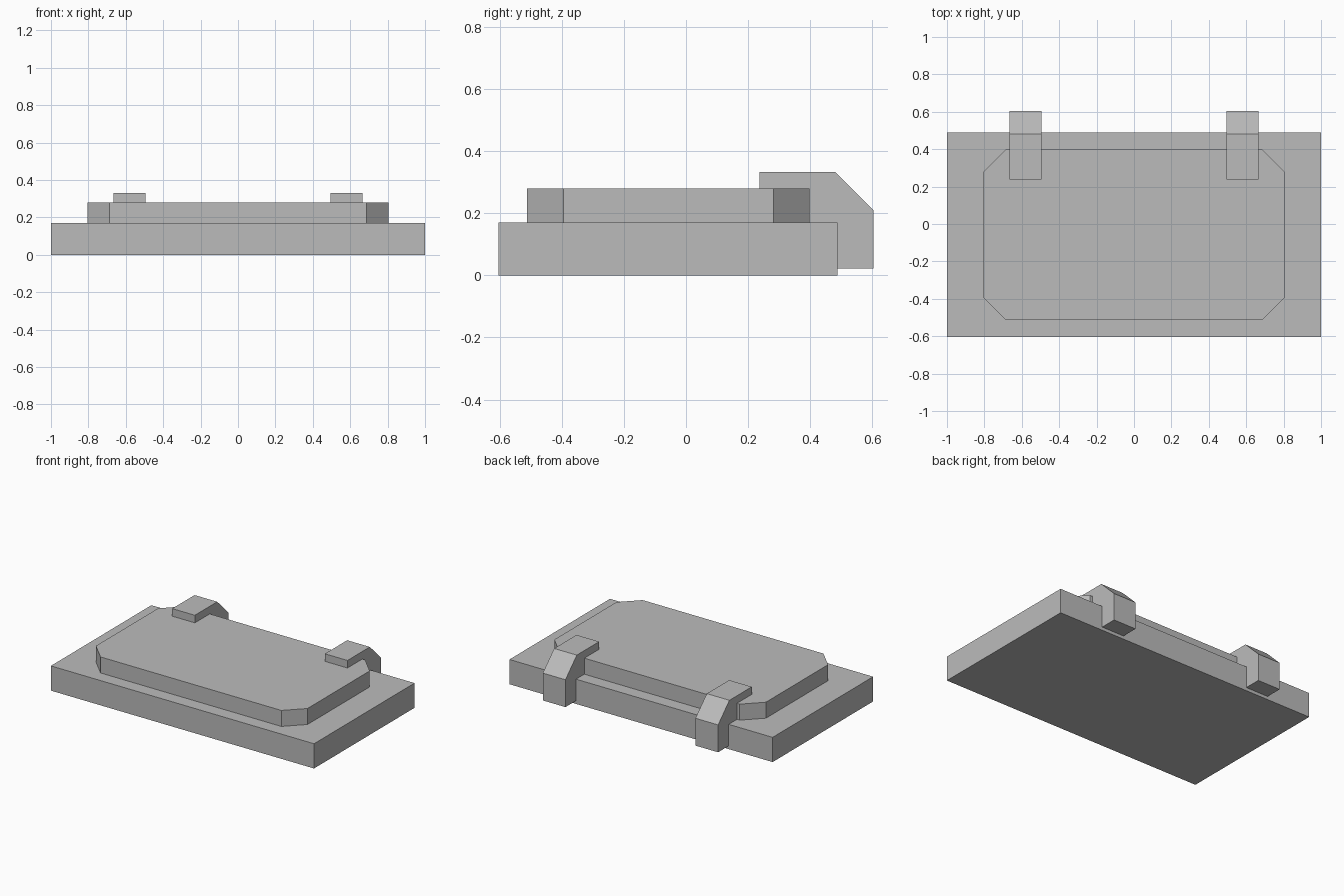
import bpy
import bmesh
from mathutils import Vector

if "Cube" in bpy.data.objects:
    bpy.data.objects.remove(bpy.data.objects["Cube"], do_unlink=True)

grey = bpy.data.materials.new("plain grey")
grey.use_nodes = True
colour = (0.5, 0.5, 0.5, 1)
grey.diffuse_color = colour
grey.node_tree.nodes["Principled BSDF"].inputs["Base Color"].default_value = colour


def extrude_profile(name, points, offset):
    """Extrude a closed flat outline along an offset."""
    bm = bmesh.new()
    face = bm.faces.new([bm.verts.new(p) for p in points])
    result = bmesh.ops.extrude_face_region(bm, geom=[face], use_keep_orig=True)
    moved = [v for v in result["geom"] if isinstance(v, bmesh.types.BMVert)]
    bmesh.ops.translate(bm, verts=moved, vec=Vector(offset))
    bmesh.ops.recalc_face_normals(bm, faces=bm.faces)
    mesh = bpy.data.meshes.new(name)
    bm.to_mesh(mesh)
    bm.free()
    mesh.materials.append(grey)
    obj = bpy.data.objects.new(name, mesh)
    bpy.context.collection.objects.link(obj)
    return obj


# Rectangular base slab
BASE_TOP, BASE_BACK = 0.17, 0.488
extrude_profile("base_slab", [(-1, -0.603, 0), (1, -0.603, 0), (1, BASE_BACK, 0),
                              (-1, BASE_BACK, 0)], (0, 0, BASE_TOP))

# Raised panel with cut corners
X, FRONT, BACK, CUT, PANEL_TOP = 0.804, -0.511, 0.398, 0.117, 0.28
outline = [(-X + CUT, FRONT), (X - CUT, FRONT), (X, FRONT + CUT), (X, BACK - CUT),
           (X - CUT, BACK), (-X + CUT, BACK), (-X, BACK - CUT), (-X, FRONT + CUT)]
extrude_profile("raised_panel", [(x, y, BASE_TOP) for x, y in outline],
                (0, 0, PANEL_TOP - BASE_TOP))

# Clips that hook over the panel and the back edge of the base
clip = [(0.237, PANEL_TOP), (0.237, 0.332), (0.48, 0.332), (0.603, 0.21), (0.603, 0.022),
        (BASE_BACK, 0.022), (BASE_BACK, BASE_TOP), (BACK, BASE_TOP), (BACK, PANEL_TOP)]
for side, centre in (("right", -0.58), ("left", 0.58)):
    extrude_profile(side + "_clip", [(centre - 0.086, y, z) for y, z in clip], (0.172, 0, 0))
